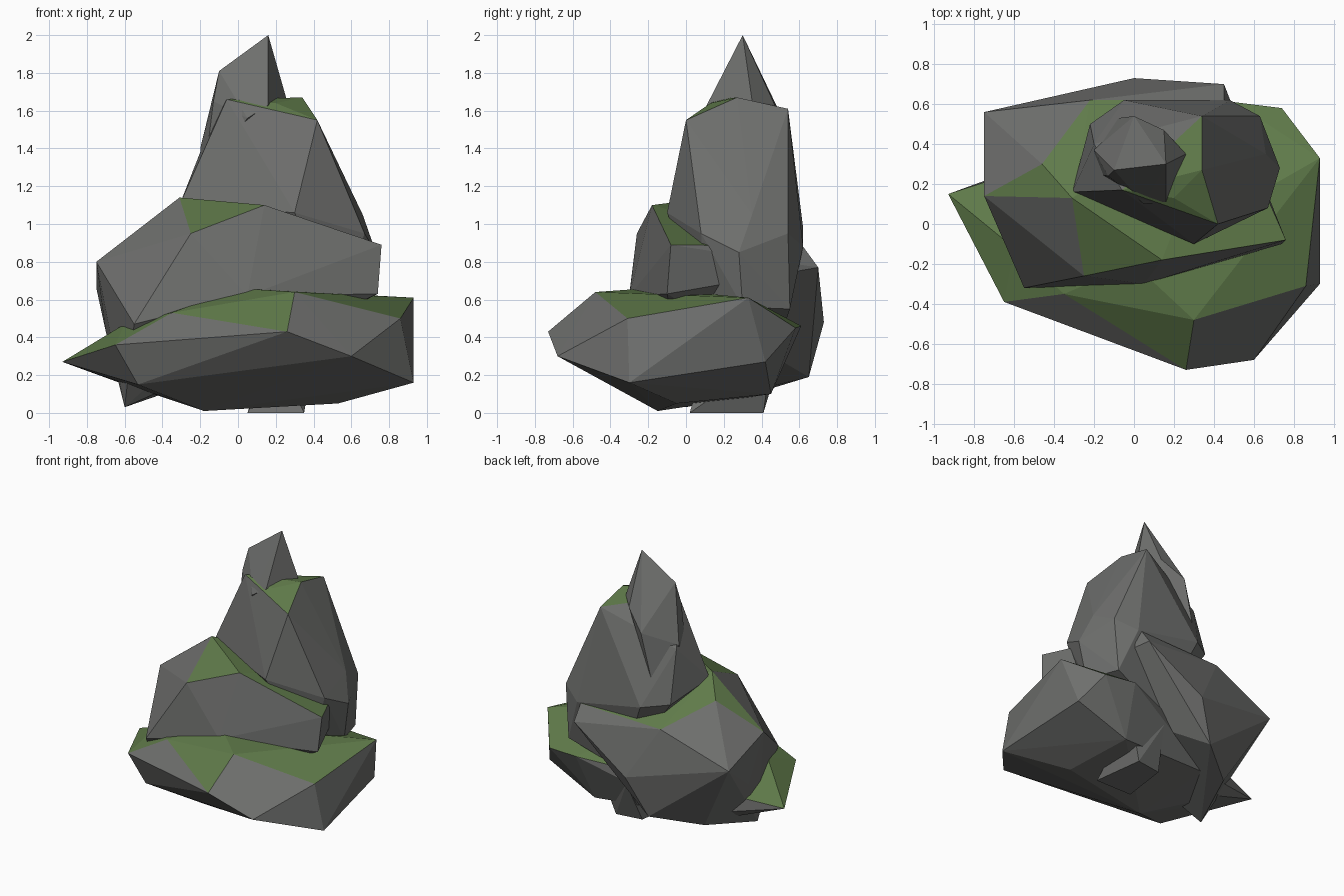
import bpy
import bmesh
from mathutils import Vector

default_cube = bpy.data.objects.get("Cube")
if default_cube:
    bpy.data.objects.remove(default_cube, do_unlink=True)

UNIT = 0.01          # corner points below are in hundredths
MOSS_SLOPE = 0.73    # faces flatter than this carry moss


def make_material(name, colour):
    material = bpy.data.materials.new(name)
    material.use_nodes = True
    material.diffuse_color = colour
    shader = material.node_tree.nodes["Principled BSDF"]
    shader.inputs["Base Color"].default_value = colour
    shader.inputs["Roughness"].default_value = 0.9
    return material


stone = make_material("grey stone", (0.155, 0.158, 0.152, 1))
moss = make_material("green moss", (0.115, 0.195, 0.068, 1))


def make_rock(name, corners, mossy=True):
    """Wrap a faceted boulder around its corner points."""
    bm = bmesh.new()
    for corner in corners:
        bm.verts.new(Vector(corner) * UNIT)
    hull = bmesh.ops.convex_hull(bm, input=bm.verts[:])
    spare = {item for item in hull["geom_interior"] + hull["geom_unused"]
             if isinstance(item, bmesh.types.BMVert)}
    bmesh.ops.delete(bm, geom=list(spare), context="VERTS")
    bmesh.ops.recalc_face_normals(bm, faces=bm.faces[:])

    # Moss grows only on the flat upper faces
    for face in bm.faces:
        face.smooth = False
        face.normal_update()
        face.material_index = int(mossy and face.normal.z > MOSS_SLOPE)

    mesh = bpy.data.meshes.new(name)
    bm.to_mesh(mesh)
    bm.free()
    mesh.materials.append(stone)
    mesh.materials.append(moss)
    rock = bpy.data.objects.new(name, mesh)
    bpy.context.collection.objects.link(rock)
    return rock


# Wide boulder at the front of the base
make_rock("base_boulder", [
    (-93, 15, 27), (-65, -39, 36), (26, -73, 43), (60, -68, 30),
    (93, -30, 16), (86, -31, 50), (93, 33, 61), (30, -48, 64),
    (-35, -35, 53), (-60, -12, 47), (0, -20, 66), (74, 58, 45),
    (50, 61, 46), (85, 42, 27), (-60, 20, 15), (-30, 38, 15),
    (-53, -35, 15), (-18, -15, 1), (53, -5, 5), (45, 45, 10),
])

# Broad boulder leaning on the base from behind
make_rock("middle_boulder", [
    (-75, 14, 80), (-75, 56, 66), (-31, 13, 114), (-46, 30, 102),
    (-55, -32, 47), (-25, -26, 95), (14, -18, 110), (76, -8, 89),
    (74, -10, 63), (5, -30, 62), (-22, 62, 86), (0, 73, 48),
    (45, 70, 77), (45, 62, 88), (-14, 65, 19), (-60, 0, 3),
    (-70, 25, 43), (-45, 42, 12),
])

# Tall block rising through the middle and carrying the spire
make_rock("upper_block", [
    (42, 0, 155), (34, 27, 167), (34, 54, 161), (20, 13, 164),
    (-6, 17, 166), (-20, 40, 138), (-31, 16, 110), (-22, 50, 100),
    (30, -10, 106), (67, 8, 95), (73, 28, 85), (66, 35, 105),
    (63, 54, 95), (-5, 62, 98), (48, 62, 88), (68, 30, 56),
    (60, 55, 55), (55, 10, 56), (20, 50, 40),
])

# Pointed stone at the summit
make_rock("spire", [
    (16, 30, 200), (-10, 27, 181), (-13, 24, 165), (-20, 37, 140),
    (0, 54, 150), (15, 47, 163), (26, 35, 165), (16, 11, 163),
    (5, 10, 156), (-8, 53, 117), (-18, 25, 125),
], mossy=False)

# Small stone filling the gap underneath
make_rock("foot_stone", [
    (5, 2, 0), (35, 2, 0), (30, 41, 0), (10, 38, 0),
    (15, 50, 30), (40, 45, 30), (20, 10, 30),
], mossy=False)
